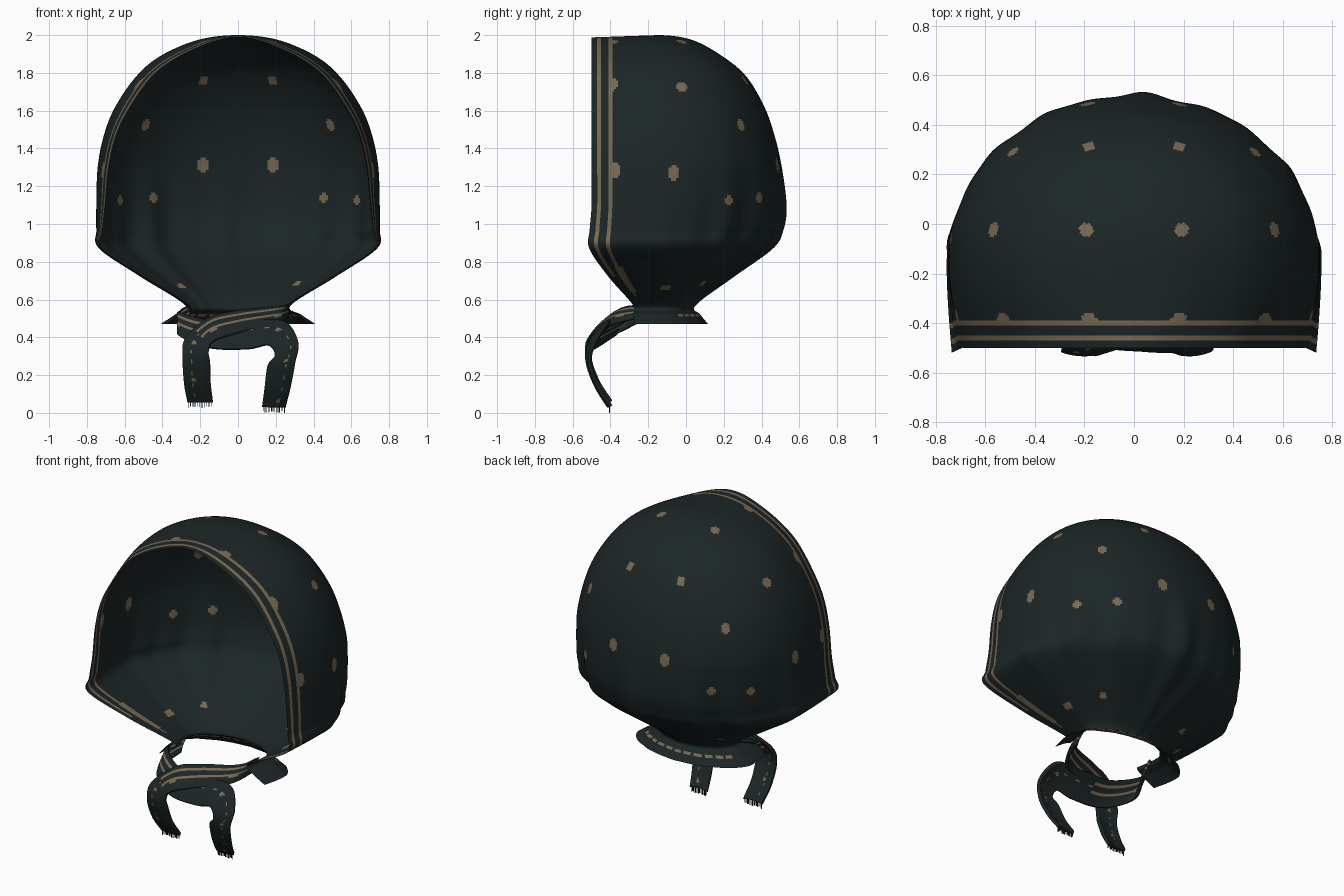
import bpy, bmesh, math, random
from mathutils import Vector, kdtree

if "Cube" in bpy.data.objects:
    bpy.data.objects.remove(bpy.data.objects["Cube"])

random.seed(4)


def material(name, rgb):
    m = bpy.data.materials.new(name)
    m.diffuse_color = (*rgb, 1)
    m.use_nodes = True
    m.node_tree.nodes["Principled BSDF"].inputs["Base Color"].default_value = m.diffuse_color
    return m


MATS = [material("dark green cloth", (0.0115, 0.0190, 0.0195)),
        material("tan print", (0.19, 0.142, 0.083))]


def spline(pts, steps):
    """Catmull-Rom through all points except the two end handles."""
    out = []
    for i in range(1, len(pts) - 2):
        p0, p1, p2, p3 = pts[i - 1:i + 3]
        for s in range(steps):
            t = s / steps
            out.append([0.5 * (2 * b + (c - a) * t + (2 * a - 5 * b + 4 * c - d) * t * t
                               + (3 * b - a - 3 * c + d) * t ** 3)
                        for a, b, c, d in zip(p0, p1, p2, p3)])
    out.append(list(pts[-2]))
    return out


def grid_object(name, rows, paint, thickness=0):
    """Sheet from rows of points; paint(row, column, centre) gives the material."""
    bm = bmesh.new()
    vs = [[bm.verts.new(p) for p in r] for r in rows]
    for i in range(len(vs) - 1):
        for j in range(len(vs[0]) - 1):
            f = bm.faces.new((vs[i][j], vs[i + 1][j], vs[i + 1][j + 1], vs[i][j + 1]))
            f.smooth = True
            f.material_index = paint(i, j, f.calc_center_median())
    me = bpy.data.meshes.new(name)
    bm.to_mesh(me)
    bm.free()
    for m in MATS:
        me.materials.append(m)
    ob = bpy.data.objects.new(name, me)
    bpy.context.collection.objects.link(ob)
    if thickness:
        mod = ob.modifiers.new("cloth thickness", 'SOLIDIFY')
        mod.thickness = thickness
        mod.offset = 0
    return ob


# ---- hood: horizontal U sections (z, front half width, side half width, y front, y middle, y back)
profile = [
    (1.975, -.13, -.21, -.50, -.15, -.33),
    (2.000, .00, .00, -.50, -.15, -.15),
    (1.975, .13, .21, -.50, -.15, .03),
    (1.890, .31, .41, -.50, -.15, .19),
    (1.780, .45, .54, -.50, -.15, .32),
    (1.620, .565, .65, -.50, -.15, .415),
    (1.470, .64, .71, -.50, -.15, .468),
    (1.300, .68, .743, -.50, -.15, .505),
    (1.100, .70, .75, -.50, -.15, .523),
    (0.970, .715, .75, -.51, -.15, .502),
    (0.870, .72, .735, -.512, -.15, .445),
    (0.720, .495, .515, -.41, -.14, .245),
    (0.570, .26, .28, -.28, -.12, .05),
    (0.520, .31, .335, -.28, -.11, .075),
    (0.470, .38, .41, -.27, -.10, .115),
    (0.420, .45, .48, -.26, -.09, .15)]
FRONT, BACK = 35, 160          # columns on each straight side, columns round the back
COLS = 2 * FRONT + BACK


def hood_point(row, j):
    z, wf, w, yf, ym, yb = row
    side = min(j, COLS - j)
    if side <= FRONT:
        f = side / FRONT
        x = wf + (w - wf) * math.sin(f * math.pi / 2)
        drop = 0.012 * (1 - f) * max(0, (z - 1.8) / 0.2)
        return Vector((x if j < COLS / 2 else -x, yf + (ym - yf) * f, z - drop))
    a = math.pi * (j - FRONT) / BACK
    c, s = math.cos(a), math.sin(a)
    e = 0.95 + 0.13 * max(0, min(1, (1.3 - z) / 0.4))     # rounder towards the neck
    x = math.copysign(w * abs(c) ** e, c)
    y = (yb - ym) * max(s, 0) ** e
    # gathered folds, strongest just above the neck
    amp = 0.016 * math.exp(-((z - 0.85) / 0.35) ** 2) * min(1, 2.5 * s)
    k = 1 + amp * (math.sin(13 * a + 0.6) + 0.7 * math.sin(21 * a + 1.3 * z))
    return Vector((x * k, ym + y * k, z))


rows = [[hood_point(r, j) for j in range(COLS + 1)] for r in spline(profile, 14)]

# printed spots (x, y, z, radius), mirrored and snapped to the cloth
spots = [(.19, -.025, 1.96, .028), (.19, .32, 1.76, .026), (.57, -.02, 1.73, .027),
         (.50, .30, 1.53, .024), (.19, .49, 1.31, .028), (.74, -.065, 1.27, .029),
         (.46, .39, 1.14, .023), (.63, .23, 1.13, .022), (.42, -.11, .66, .029),
         (.30, .08, .69, .02), (.18, -.385, 1.96, .032), (.52, -.385, 1.73, .032),
         (.72, -.385, 1.29, .032)]
flat = [p for r in rows for p in r]
tree = kdtree.KDTree(len(flat))
for n, p in enumerate(flat):
    tree.insert(p, n)
tree.balance()
centres = [(tree.find((s * x, y, z))[0], r) for x, y, z, r in spots for s in (-1, 1)]


def paint_hood(i, j, c):
    side = min(j, COLS - 1 - j)
    if side in (3, 4):                         # two border stripes along the face edge
        return int(c.z > 0.72)
    if side in (9, 10):
        return int(c.z > 0.62)
    if 8 <= side <= 12 and 0.64 < c.z < 0.77:  # blob on the lower border
        return 1
    if 0.508 < c.z < 0.524 and side > FRONT + 20:   # broken stripe on the neck flare
        return int(j % 11 < 8)
    return int(side > 10 and any(
        (c.x - p.x) ** 2 + (c.y - p.y) ** 2 + 0.5 * (c.z - p.z) ** 2 < r * r
        for p, r in centres))


grid_object("hood", rows, paint_hood)

# ---- tied ends: centre (x, y, z) and half-width vector at each station
ACROSS = 20
tie_over = [
    (.27, -.10, .54, 0, .03, .035), (.26, -.20, .54, 0, .03, .035),
    (.20, -.35, .515, 0, .04, .045), (.0, -.43, .48, 0, .055, .055),
    (-.14, -.475, .44, -.01, .055, .06), (-.215, -.515, .36, -.06, .02, .035),
    (-.22, -.52, .28, -.07, 0, .01), (-.215, -.475, .16, -.068, 0, 0),
    (-.20, -.41, .06, -.065, 0, 0), (-.19, -.36, -.02, -.06, 0, 0)]
tie_under = [
    (-.24, -.10, .55, 0, .03, .03), (-.26, -.20, .53, 0, .03, .035),
    (-.31, -.34, .47, 0, .05, .06), (-.15, -.445, .415, 0, .05, .07),
    (.05, -.465, .41, 0, .055, .07), (.20, -.475, .42, .04, .05, .06),
    (.255, -.515, .34, .06, .02, .035), (.23, -.52, .26, .07, 0, .005),
    (.21, -.475, .14, .066, 0, 0), (.19, -.41, .035, .06, 0, 0),
    (.18, -.36, -.04, .06, 0, 0)]


def tie(name, path, stripe_end):
    stations = spline(path, 12)
    sheet = []
    for st in stations:
        c, w = Vector(st[:3]), Vector(st[3:])
        line = []
        for j in range(ACROSS + 1):
            u = 1 - 2 * j / ACROSS
            line.append(c + w * u + Vector((0, 0.012 * u * u, 0)))   # edges curl back
        sheet.append(line)

    def paint(i, j, c):
        t = i / len(stations)
        if t < stripe_end:
            return int(j in (3, 4, 9, 10) or (i % 24 in (9, 10, 11, 12) and j in (11, 12)))
        return int(j == 6 and i % 6 < 2 or i % 22 in (3, 4) and j in (6, 7, 8))

    grid_object(name, sheet, paint, 0.02)
    # fringe of thin threads at the cut end
    end = sheet[-1]
    length = end[0].z
    bm = bmesh.new()
    for k in range(14):
        p = end[0].lerp(end[-1], (k + 0.5) / 14)
        p.y = path[-2][1] + 0.005
        tip = min(0.035, length) * random.uniform(0.7, 1.0) if k else 0.035
        quad = [(-.0018, .004), (.0018, .004), (.0018, -tip), (-.0018, -tip)]
        bm.faces.new([bm.verts.new((p.x + dx, p.y, p.z + dz)) for dx, dz in quad])
    me = bpy.data.meshes.new(name + "_fringe")
    bm.to_mesh(me)
    bm.free()
    me.materials.append(MATS[0])
    ob = bpy.data.objects.new(name + "_fringe", me)
    bpy.context.collection.objects.link(ob)
    mod = ob.modifiers.new("thread thickness", 'SOLIDIFY')
    mod.thickness = 0.004
    mod.offset = 0


tie("tie_over", tie_over, 0.5)
tie("tie_under", tie_under, 0.3)
